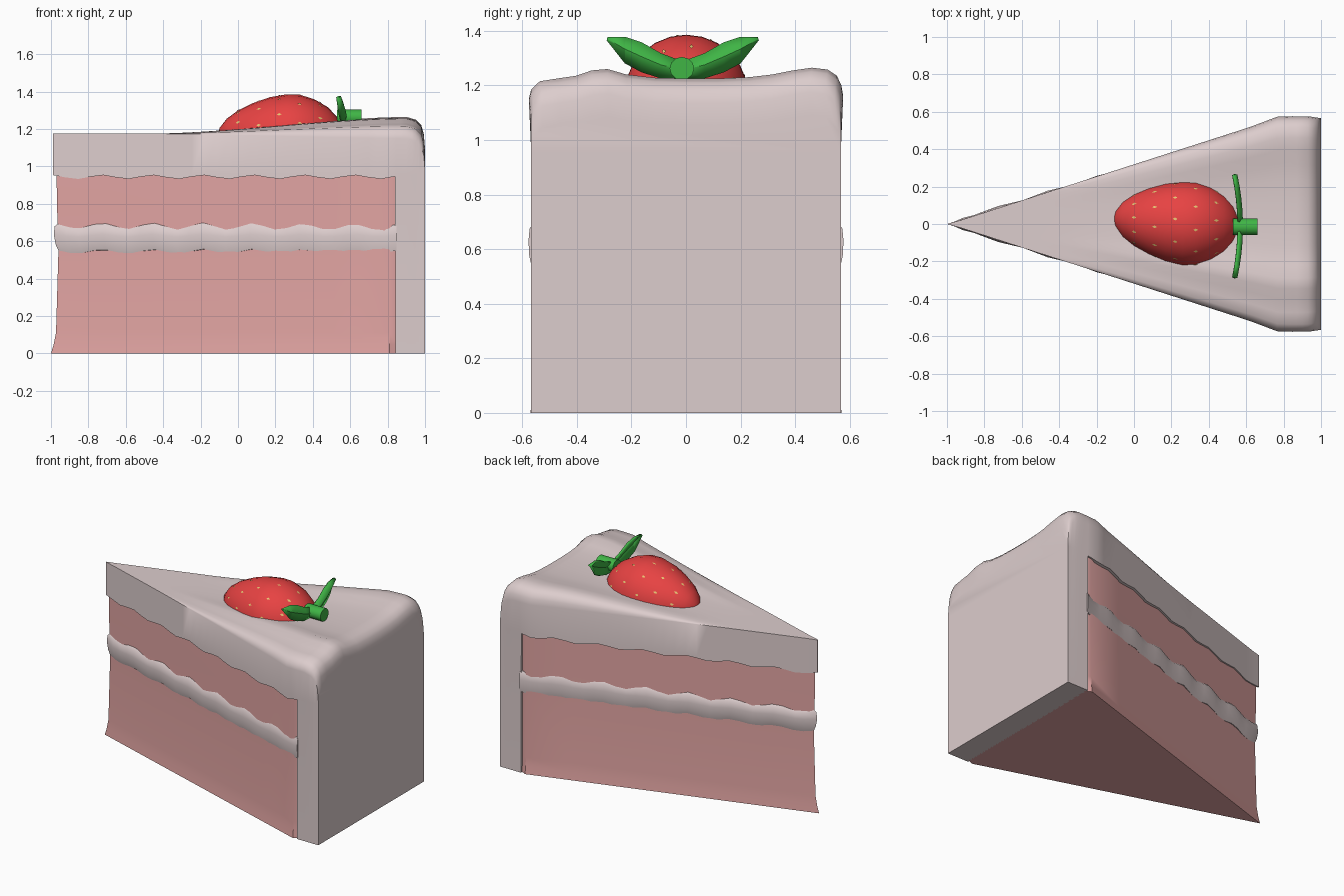
import bpy, bmesh, math
from mathutils import Vector

if "Cube" in bpy.data.objects:
    bpy.data.objects.remove(bpy.data.objects["Cube"])


def material(name, rgb):
    m = bpy.data.materials.new(name)
    m.diffuse_color = (*rgb, 1)
    m.use_nodes = True
    m.node_tree.nodes["Principled BSDF"].inputs["Base Color"].default_value = m.diffuse_color
    return m


CREAM = material("pale pink frosting", (0.72, 0.61, 0.61))
SPONGE = material("pink sponge", (0.75, 0.37, 0.36))
RED = material("strawberry red", (0.80, 0.055, 0.055))
YELLOW = material("seed yellow", (0.85, 0.58, 0.18))
GREEN = material("leaf green", (0.05, 0.46, 0.06))


def finish(name, bm, mat, angle=40):
    bmesh.ops.recalc_face_normals(bm, faces=bm.faces)
    me = bpy.data.meshes.new(name)
    bm.to_mesh(me)
    bm.free()
    me.materials.append(mat)
    ob = bpy.data.objects.new(name, me)
    bpy.context.collection.objects.link(ob)
    bpy.ops.object.select_all(action='DESELECT')
    bpy.context.view_layer.objects.active = ob
    ob.select_set(True)
    bpy.ops.object.shade_smooth_by_angle(angle=math.radians(angle))
    return ob


def loft(name, rings, mat, angle=40):
    """Closed skin over rings of equal point count, capped at both ends."""
    bm = bmesh.new()
    vs = [[bm.verts.new(p) for p in r] for r in rings]
    n = len(rings[0])
    for a, b in zip(vs, vs[1:]):
        for i in range(n):
            j = (i + 1) % n
            bm.faces.new((a[i], a[j], b[j], b[i]))
    bm.faces.new(vs[0])
    bm.faces.new(vs[-1])
    return finish(name, bm, mat, angle)


def interp(table, x):
    for (a, fa), (b, fb) in zip(table, table[1:]):
        if x <= b:
            return fa + (fb - fa) * max(0, (x - a) / (b - a))
    return table[-1][1]


def smooth(a, b, x):
    t = min(1, max(0, (x - a) / (b - a)))
    return t * t * (3 - 2 * t)


def wave(x, period=0.27):
    """Zigzag wave between -1 and 1."""
    return 4 * abs(((x + 1) / period) % 1 - 0.5) - 1


# Frosting: wedge slab on top joined to the back wall, lofted along x
ACROSS = [(-1, 1.15), (-0.985, 1.185), (-0.93, 1.215), (-0.82, 1.225), (-0.7, 1.235),
          (-0.6, 1.255), (-0.5, 1.26), (-0.38, 1.24), (-0.2, 1.228), (0, 1.225),
          (0.2, 1.225), (0.4, 1.23), (0.55, 1.24), (0.68, 1.255), (0.8, 1.265),
          (0.9, 1.258), (0.96, 1.235), (0.988, 1.2), (1, 1.16)]
DROP = [(0.9, 0), (0.95, 0.015), (0.98, 0.045), (0.993, 0.09), (1.0, 0.17)]
WALL = 0.842


def frosting_ring(x):
    w = max(0.003, min(0.322 * (x + 0.99), 0.567))
    top = w + 0.009 * smooth(0.6, 0.8, x) * (1 - smooth(0.92, 1, x))
    low = 0 if x >= WALL else 0.943 + 0.012 * wave(x)
    t = smooth(-0.5, 0.95, x)
    ring = [(x, w, low), (x, -w, low), (x, -w, 0.955)]
    for s, z in ACROSS:
        ring.append((x, s * top, 1.175 + t * (z - 1.175) - interp(DROP, x)))
    return ring + [(x, w, 0.955)]


stations = [-0.99 + i * 0.0675 for i in range(27)] + [0.84, WALL, 0.87, 0.9, 0.93,
                                                     0.95, 0.967, 0.98, 0.993, 1.0]
loft("frosting", [frosting_ring(x) for x in stations], CREAM)


# Wedge outline used by the sponge and the filling
def outline(tip, back, half, f, n):
    pts = []
    for i in range(2 * n + 1):
        k = abs(i - n) / n
        x = tip + (back - tip) * k
        dy, z = f(x)
        side = 0 if i == n else (1 if i > n else -1)
        pts.append((x, side * (half * k + dy), z))
    return pts


# Sponge, flared at the foot, with a thin recessed strip by the wall
def sponge_ring(tip, half, z):
    ring = outline(tip, 0.81, half, lambda x: (0, z), 6)
    return [(0.85, -0.55, z)] + ring + [(0.85, 0.55, z)]


loft("sponge", [sponge_ring(-1.0, 0.57, 0), sponge_ring(-0.985, 0.564, 0.05),
                sponge_ring(-0.973, 0.56, 0.11), sponge_ring(-0.96, 0.557, 0.55),
                sponge_ring(-0.968, 0.557, 0.8), sponge_ring(-0.97, 0.557, 0.96)], SPONGE, 30)

# Wavy filling bulging out of the sides
FILLING = [(-0.90, -0.02, 0.545, 0.013), (-0.96, 0.004, 0.545, 0.014),
           (-0.975, 0.010, 0.575, 0.012), (-0.985, 0.012, 0.63, 0.008),
           (-0.98, 0.008, 0.67, 0.014), (-0.965, -0.002, 0.685, 0.014),
           (-0.90, -0.02, 0.685, 0.014)]
loft("cream_filling", [outline(tip, 0.848, 0.563, lambda x: (off + 0.005 * wave(x), z + a * wave(x)), 28)
                       for tip, off, z, a in FILLING], CREAM, 45)

# Strawberry lying on its side, tip towards the point of the slice
BERRY = [(-0.11, 0.004), (-0.098, 0.045), (-0.06, 0.095), (0.0, 0.14), (0.08, 0.18),
         (0.17, 0.212), (0.26, 0.228), (0.33, 0.226), (0.41, 0.2), (0.48, 0.158),
         (0.53, 0.105), (0.56, 0.05), (0.568, 0.004)]


def berry_point(x, a, grow=0.0):
    r = interp(BERRY, x) + grow
    return Vector((x, r * math.cos(a) + 0.075 * max(0, 0.27 - x), 1.162 + r * 0.98 * math.sin(a)))


loft("strawberry", [[berry_point(x, i * math.tau / 24) for i in range(24)] for x, r in BERRY], RED, 60)

# Seeds: small flat diamonds on the upper half of the berry
bm = bmesh.new()
for row, x in enumerate((0.0, 0.11, 0.22, 0.33, 0.44)):
    for k in range(5):
        a = math.radians(20 + 32 * k + 14 * (row % 2))
        da = 0.0075 / interp(BERRY, x)
        ring = [berry_point(x + dx, a + d, 0.003) for dx, d in
                ((-0.013, 0), (0, -da), (0.013, 0), (0, da))]
        bm.faces.new([bm.verts.new(p) for p in ring])
finish("strawberry_seeds", bm, YELLOW)

# Leaves: creased pair, mirrored across the stem
EDGE = [(0.0, 1.285, 1.255, 1.225), (0.08, 1.315, 1.275, 1.228), (0.15, 1.355, 1.305, 1.25),
        (0.21, 1.374, 1.333, 1.283), (0.275, 1.372, 1.37, 1.368)]
for name, side in (("right_leaf", 1), ("left_leaf", -1)):
    bm = bmesh.new()
    rows = []
    for y, up, mid, low in EDGE:
        x = 0.572 - 0.4 * y * y
        rows.append([bm.verts.new((x + dx, -0.012 + side * y, z))
                     for dx, z in ((-0.012, up), (0.004, mid), (-0.012, low))])
    for a, b in zip(rows, rows[1:]):
        for i in (0, 1):
            bm.faces.new((a[i], a[i + 1], b[i + 1], b[i]))
    leaf = finish(name, bm, GREEN, 15)
    mod = leaf.modifiers.new("thickness", 'SOLIDIFY')
    mod.thickness = 0.014
    mod.offset = 0

# Stem
loft("stem", [[(x, -0.015 + 0.045 * math.cos(i * math.tau / 12), 1.262 + 0.042 * math.sin(i * math.tau / 12))
               for i in range(12)] for x in (0.53, 0.66)], GREEN)
